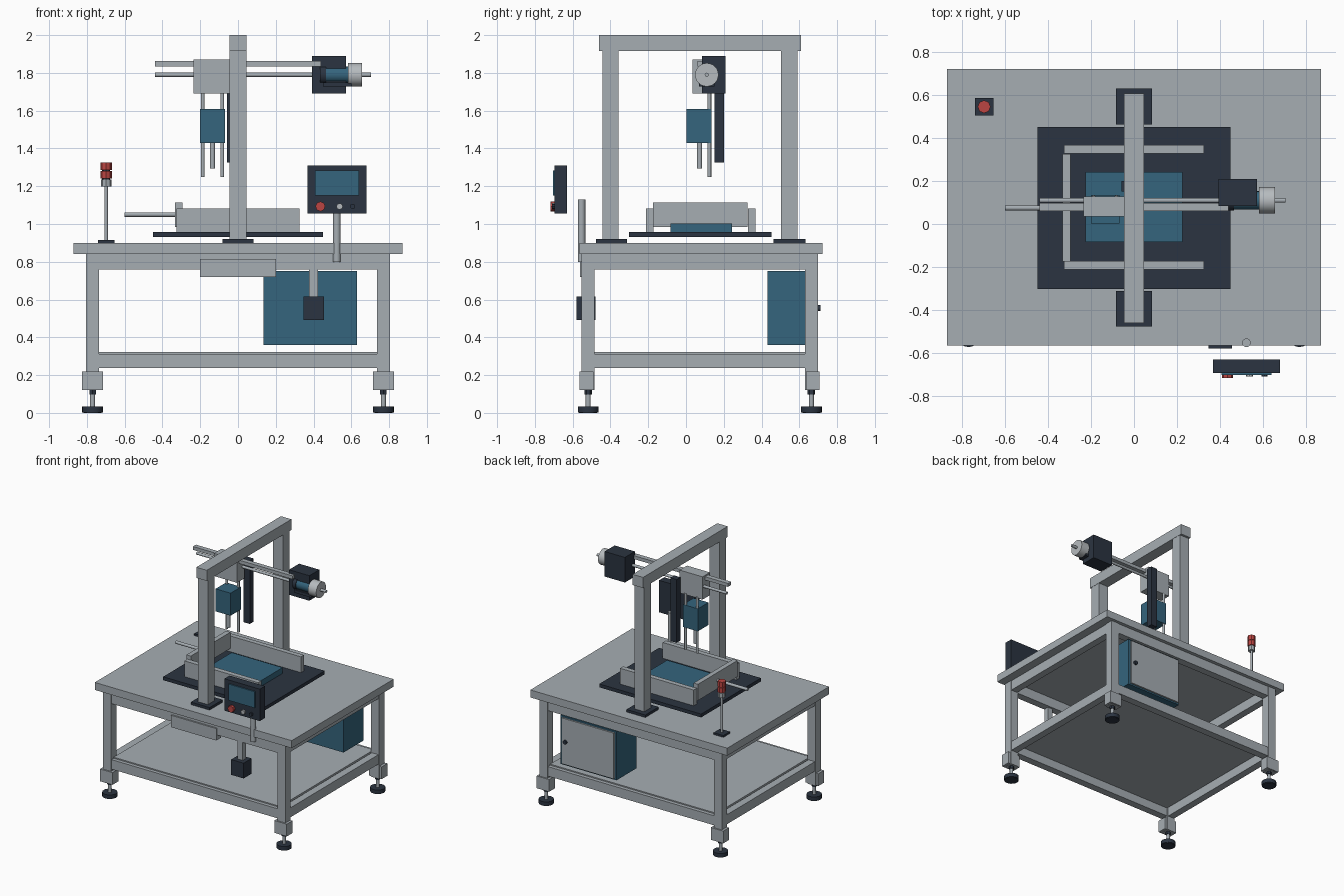
import bpy, bmesh, math
from mathutils import Matrix, Vector

if "Cube" in bpy.data.objects:
    bpy.data.objects.remove(bpy.data.objects["Cube"])


def mat(name, rgb):
    m = bpy.data.materials.new(name)
    m.diffuse_color = (*rgb, 1)
    m.use_nodes = True
    m.node_tree.nodes["Principled BSDF"].inputs["Base Color"].default_value = m.diffuse_color
    return m


GREY = mat("light grey", (0.38, 0.42, 0.45))
PALE = mat("pale grey", (0.47, 0.50, 0.52))
BLUE = mat("steel blue", (0.035, 0.128, 0.205))
DARK = mat("dark slate", (0.024, 0.034, 0.052))
RED = mat("signal red", (0.50, 0.06, 0.055))


def finish(name, bm, m, smooth=False):
    me = bpy.data.meshes.new(name)
    bmesh.ops.recalc_face_normals(bm, faces=bm.faces)
    bm.to_mesh(me)
    bm.free()
    me.materials.append(m)
    ob = bpy.data.objects.new(name, me)
    bpy.context.collection.objects.link(ob)
    if smooth:
        bpy.ops.object.select_all(action='DESELECT')
        ob.select_set(True)
        bpy.context.view_layer.objects.active = ob
        bpy.ops.object.shade_smooth_by_angle(angle=math.radians(35))
    return ob


def box(name, m, x, y, z):
    """Box from (min, max) ranges."""
    bm = bmesh.new()
    size = [r[1] - r[0] for r in (x, y, z)]
    mid = [(r[0] + r[1]) / 2 for r in (x, y, z)]
    bmesh.ops.create_cube(bm, size=1, matrix=Matrix.Translation(mid) @ Matrix.Diagonal((*size, 1)))
    return finish(name, bm, m)


def rod(name, m, a, b, r, sides=20):
    """Cylinder between two points."""
    a, b = Vector(a), Vector(b)
    d = b - a
    turn = d.to_track_quat('Z', 'Y').to_matrix().to_4x4()
    bm = bmesh.new()
    bmesh.ops.create_cone(bm, cap_ends=True, segments=sides, radius1=r, radius2=r,
                          depth=d.length, matrix=Matrix.Translation((a + b) / 2) @ turn)
    return finish(name, bm, m, sides > 8)


# Table
box("table_top", GREY, (-.87, .87), (-.565, .722), (.84, .9))
for sx in (-1, 1):
    for y0, y1, f0, f1 in ((-.552, -.484, -.563, -.49), (.63, .698, .635, .708)):
        xc, yc = sx * .77, (y0 + y1) / 2
        box("leg", GREY, (xc - .035, xc + .035), (y0, y1), (.12, .84))
        box("leg_bracket", GREY, (xc - .055, xc + .055), (f0, f1), (.122, .22))
        rod("foot_nut", DARK, (xc, yc, .098), (xc, yc, .122), .02, 6)
        rod("foot_stem", GREY, (xc, yc, .03), (xc, yc, .1), .013, 16)
        rod("foot_pad", DARK, (xc, yc, .003), (xc, yc, .035), .055)
        rod("foot_sole", DARK, (xc, yc, 0), (xc, yc, .006), .048)
for z0, z1 in ((.76, .84), (.237, .313)):
    for y0, y1 in ((-.548, -.488), (.634, .694)):
        box("long_rail", GREY, (-.74, .74), (y0, y1), (z0, z1))
    for sx in (-1, 1):
        xs = sorted((sx * .742, sx * .8))
        box("side_rail", GREY, xs, (-.49, .635), (z0, z1))
box("shelf", GREY, (-.735, .735), (-.52, .665), (.305, .322))

# Front drawer plate and hanging switch
box("front_plate", GREY, (-.2, .2), (-.56, -.5), (.72, .815))
box("switch_bracket", GREY, (.377, .423), (-.545, -.505), (.6, .77))
box("switch_box", DARK, (.346, .456), (-.58, -.48), (.493, .615))
rod("switch_plug", DARK, (.4, -.53, .61), (.4, -.53, .635), .012, 12)

# Rear cabinet
box("cabinet", BLUE, (.135, .63), (.432, .685), (.36, .75))
box("cabinet_door", GREY, (.15, .61), (.685, .699), (.372, .738))
rod("door_knob", DARK, (.575, .699, .555), (.575, .713, .555), .016, 12)

# Portal frame
for y0, y1, p0, p1 in ((-.443, -.357, -.477, -.312), (.503, .59, .463, .632)):
    box("frame_post", GREY, (-.044, .044), (y0, y1), (.9, 1.92))
    box("post_base", DARK, (-.083, .083), (p0, p1), (.9, .92))
box("frame_beam", GREY, (-.046, .046), (-.46, .608), (1.915, 2))

# Work tray
box("tray_plate", DARK, (-.45, .45), (-.302, .452), (.93, .957))
box("work_pad", BLUE, (-.225, .225), (-.083, .243), (.957, 1.003))
for y0, y1 in ((-.212, -.172), (.328, .367)):
    box("tray_side", GREY, (-.325, .326), (y0, y1), (.957, 1.083))
box("pusher_plate", GREY, (-.333, -.295), (-.175, .325), (.985, 1.115))
rod("pusher_rod", GREY, (-.6, .075, 1.05), (-.33, .075, 1.05), .012)

# Gantry rails and carriage
box("upper_rail", GREY, (-.44, .44), (.06, .098), (1.835, 1.862))
rod("lead_screw", GREY, (-.44, .11, 1.79), (.705, .11, 1.79), .011)
box("carriage", GREY, (-.236, -.034), (.035, .128), (1.69, 1.872))
box("slide_bar", DARK, (-.058, -.002), (.152, .2), (1.325, 1.83))
box("tool_head", BLUE, (-.2, -.068), (.003, .136), (1.43, 1.61))
for x in (-.187, -.083):
    rod("guide_rod", GREY, (x, .124, 1.25), (x, .124, 1.7), .01, 16)
rod("tool_tip", GREY, (-.135, .072, 1.295), (-.135, .072, 1.44), .014, 16)

# Drive motor
box("motor_housing", DARK, (.393, .572), (.084, .21), (1.69, 1.89))
rod("motor_flange", DARK, (.435, .11, 1.79), (.465, .11, 1.79), .048)
rod("motor_body", BLUE, (.465, .11, 1.79), (.585, .11, 1.79), .043)
box("motor_cradle", DARK, (.45, .6), (.07, .15), (1.727, 1.75))
rod("motor_cap", PALE, (.583, .11, 1.79), (.657, .11, 1.79), .062, 24)

# Control panel and its pole
rod("panel_pole", GREY, (.523, -.553, .8), (.523, -.553, 1.13), .02)
box("panel_case", DARK, (.367, .679), (-.695, -.63), (1.055, 1.31))
box("panel_screen", BLUE, (.407, .64), (-.704, -.695), (1.152, 1.282))
for nm, m, x, r, d in (("stop_button", RED, .436, .026, .022),
                       ("start_button", PALE, .538, .017, .015),
                       ("mode_button", DARK, .607, .014, .015)):
    rod(nm, m, (x, -.695, 1.093), (x, -.695 - d, 1.093), r, 8)

# Signal beacon
box("beacon_base", DARK, (-.741, -.655), (.505, .587), (.9, .915))
for nm, m, z0, z1, r, n in (("beacon_pole", GREY, .91, 1.2, .009, 16),
                            ("beacon_collar", GREY, 1.198, 1.236, .027, 8),
                            ("beacon_core", DARK, 1.23, 1.3, .021, 8),
                            ("beacon_lamp", RED, 1.24, 1.281, .03, 8),
                            ("beacon_lamp", RED, 1.285, 1.326, .03, 8)):
    rod(nm, m, (-.698, .546, z0), (-.698, .546, z1), r, n)
